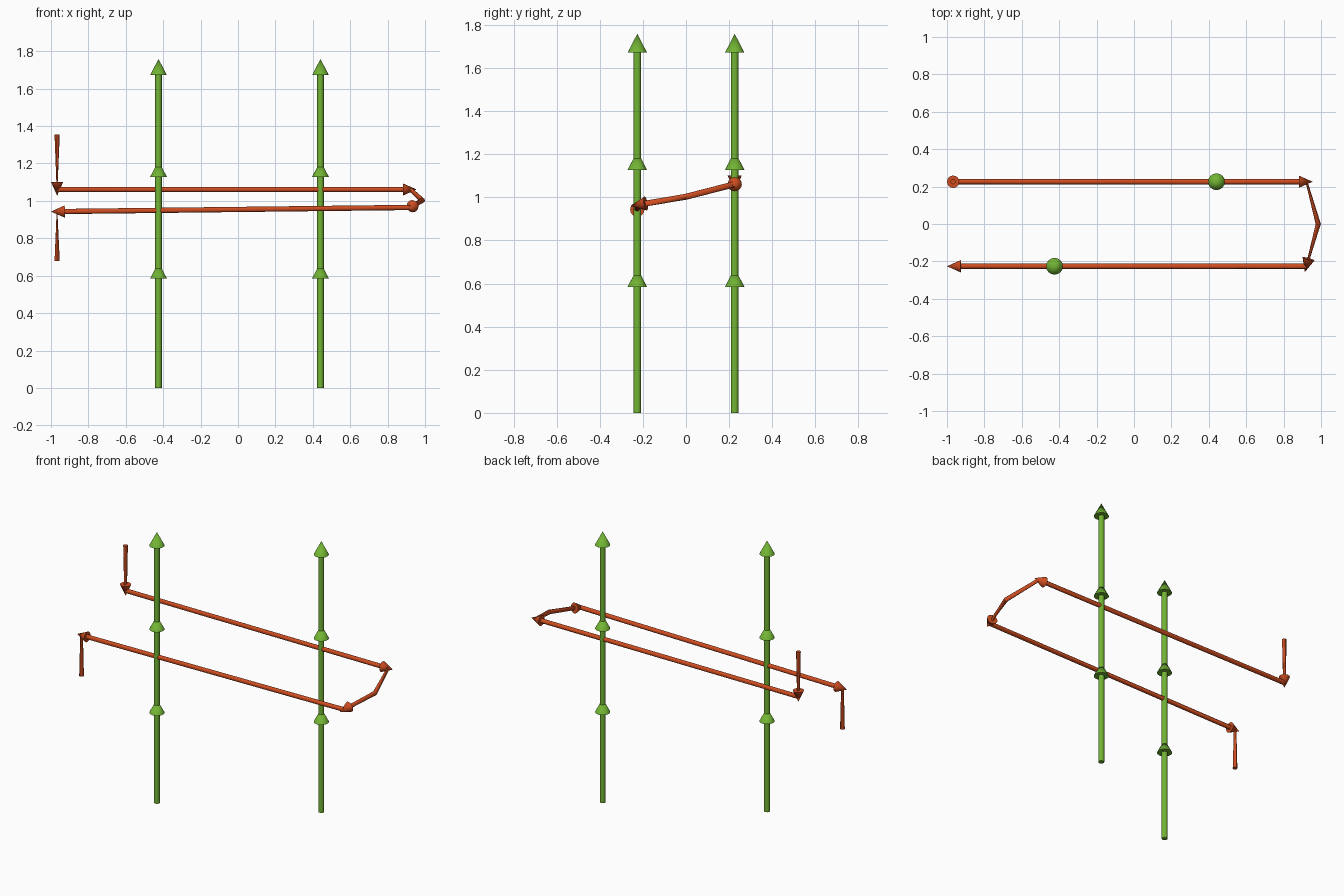
import bpy, bmesh, math
from mathutils import Vector

if "Cube" in bpy.data.objects:
    bpy.data.objects.remove(bpy.data.objects["Cube"])

SIDES = 16


def material(name, rgb):
    m = bpy.data.materials.new(name)
    m.diffuse_color = (*rgb, 1)
    m.use_nodes = True
    m.node_tree.nodes["Principled BSDF"].inputs["Base Color"].default_value = m.diffuse_color
    return m


GREEN = material("leaf green", (0.17, 0.46, 0.035))
ORANGE = material("burnt orange", (0.62, 0.075, 0.015))


def finish(bm, name, mat):
    bmesh.ops.recalc_face_normals(bm, faces=bm.faces)
    me = bpy.data.meshes.new(name)
    bm.to_mesh(me)
    bm.free()
    ob = bpy.data.objects.new(name, me)
    bpy.context.collection.objects.link(ob)
    me.materials.append(mat)
    bpy.context.view_layer.objects.active = ob
    ob.select_set(True)
    bpy.ops.object.shade_smooth_by_angle(angle=math.radians(35))
    ob.select_set(False)
    return ob


def tube(name, pts, radius, mat):
    """Sweep a circle along pts; each ring faces the line between its neighbours."""
    bm = bmesh.new()
    pts = [Vector(p) for p in pts]
    rings, u = [], None
    for i, p in enumerate(pts):
        t = (pts[min(i + 1, len(pts) - 1)] - pts[max(i - 1, 0)]).normalized()
        # carry the previous ring's direction along so the tube does not twist
        u = t.orthogonal() if u is None else u - t * u.dot(t)
        u.normalize()
        v = t.cross(u)
        rings.append([bm.verts.new(p + radius * (u * math.cos(a) + v * math.sin(a)))
                      for a in (2 * math.pi * k / SIDES for k in range(SIDES))])
    for a, b in zip(rings, rings[1:]):
        for k in range(SIDES):
            j = (k + 1) % SIDES
            bm.faces.new((a[k], a[j], b[j], b[k]))
    bm.faces.new(rings[0])
    bm.faces.new(rings[-1])
    return finish(bm, name, mat)


def arrowhead(name, base, tip, radius, mat):
    base, tip = Vector(base), Vector(tip)
    d = tip - base
    bm = bmesh.new()
    bmesh.ops.create_cone(bm, cap_ends=True, segments=SIDES, radius1=radius,
                          radius2=0, depth=d.length)
    bm.transform(d.to_track_quat('Z', 'Y').to_matrix().to_4x4())
    bmesh.ops.translate(bm, verts=bm.verts, vec=(base + tip) / 2)
    return finish(bm, name, mat)


# Upright green arrows, each with three heads
for side, x, y in (("left", -0.425, -0.226), ("right", 0.441, 0.226)):
    tube(side + "_pole", [(x, y, 0), (x, y, 1.69)], 0.0175, GREEN)
    for i, z in enumerate((0.585, 1.128, 1.672)):
        arrowhead(f"{side}_pole_head_{i + 1}", (x, y, z), (x, y, z + 0.087), 0.045, GREEN)

# Orange flow path: down, across, round the end, back, and down
path = [Vector(p) for p in (
    (-0.967, 0.226, 1.355), (-0.967, 0.226, 1.061), (0.922, 0.226, 1.061),
    (0.985, 0.0, 1.003), (0.922, -0.226, 0.965), (-0.967, -0.226, 0.943),
    (-0.967, -0.226, 0.68))]
tube("flow_path", path, 0.014, ORANGE)

# Orange heads at the ends of the path's legs
for i in (1, 2, 4, 5):
    d = (path[i] - path[i - 1]).normalized()
    arrowhead(f"flow_head_{i}", path[i] - d * 0.041, path[i] + d * 0.033, 0.033, ORANGE)
